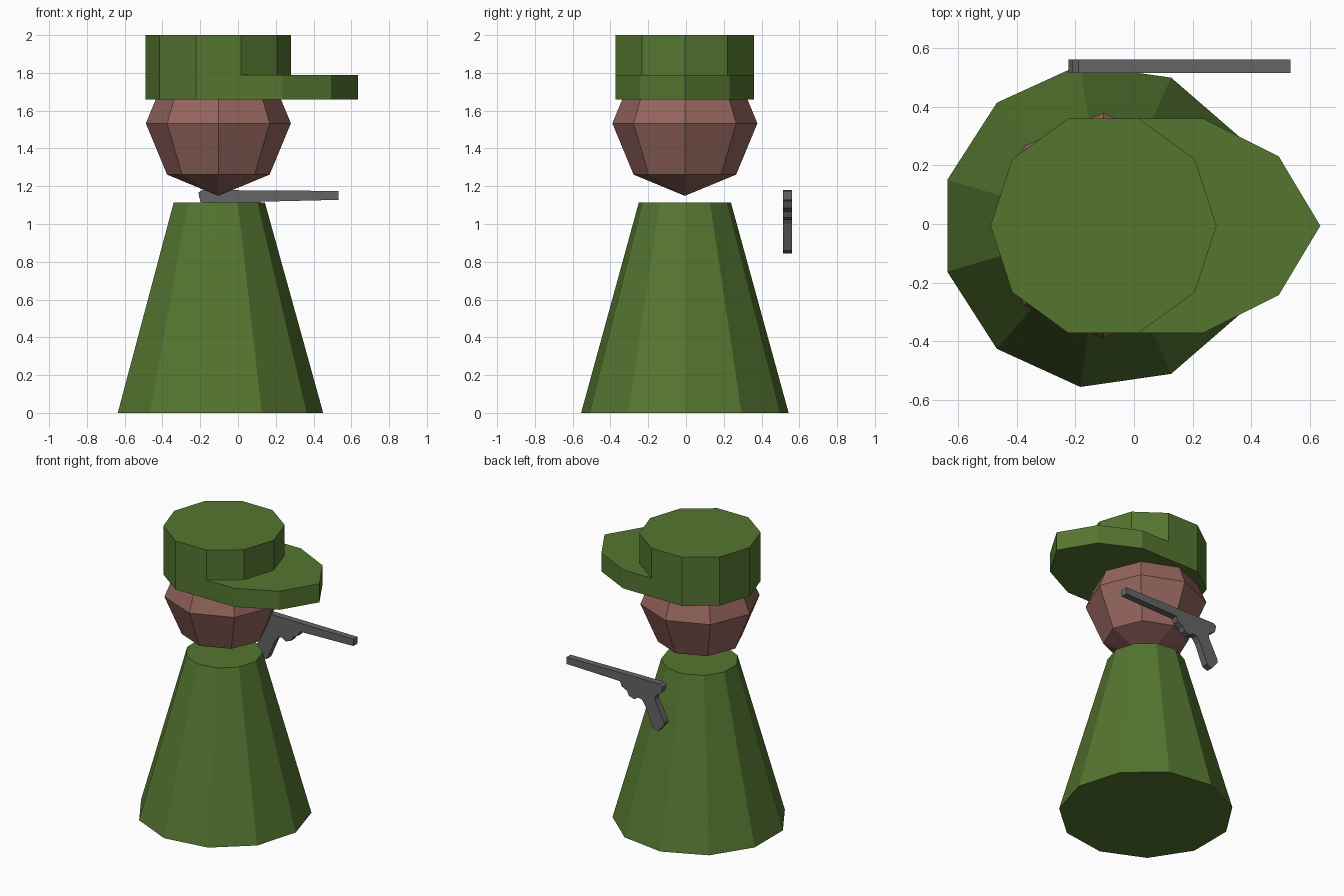
import bpy, bmesh
from math import cos, sin, tau
from mathutils import Matrix, Vector

if "Cube" in bpy.data.objects:
    bpy.data.objects.remove(bpy.data.objects["Cube"])

CX, CY = -0.104, -0.006          # shared axis of body, head and hat


def material(name, rgb):
    m = bpy.data.materials.new(name)
    m.diffuse_color = (*rgb, 1)
    m.use_nodes = True
    m.node_tree.nodes["Principled BSDF"].inputs["Base Color"].default_value = m.diffuse_color
    return m


GREEN = material("green_cloth", (0.09, 0.18, 0.03))
SKIN = material("skin", (0.30, 0.13, 0.11))
METAL = material("dark_metal", (0.13, 0.13, 0.13))


def finish(bm, name, mat):
    bmesh.ops.recalc_face_normals(bm, faces=bm.faces)
    me = bpy.data.meshes.new(name)
    bm.to_mesh(me)
    bm.free()
    me.materials.append(mat)
    ob = bpy.data.objects.new(name, me)
    bpy.context.collection.objects.link(ob)
    return ob


def prism(name, points, direction, mat):
    """Extrude a closed outline of 3D points along a direction."""
    bm = bmesh.new()
    face = bm.faces.new([bm.verts.new(p) for p in points])
    ext = bmesh.ops.extrude_face_region(bm, geom=[face], use_keep_orig=True)
    verts = [g for g in ext["geom"] if isinstance(g, bmesh.types.BMVert)]
    bmesh.ops.translate(bm, verts=verts, vec=Vector(direction))
    return finish(bm, name, mat)


def ring(n, r, z):
    return [(CX + r * cos(tau * i / n), CY + r * sin(tau * i / n), z) for i in range(n)]


# Body: eleven-sided tapered cone
bm = bmesh.new()
low = [bm.verts.new(p) for p in ring(11, 0.555, 0)]
top = [bm.verts.new(p) for p in ring(11, 0.246, 1.115)]
bm.faces.new(low)
bm.faces.new(top)
for i in range(11):
    j = (i + 1) % 11
    bm.faces.new((low[i], low[j], top[j], top[i]))
finish(bm, "body", GREEN)

# Head: coarse sphere, eight segments and four rings
bm = bmesh.new()
bmesh.ops.create_uvsphere(bm, u_segments=8, v_segments=4, radius=0.384,
                          matrix=Matrix.Translation((CX, CY, 1.533)))
finish(bm, "head", SKIN)

# Cap crown: ten-sided drum
crown = ring(10, 0.385, 1.66)
prism("cap_crown", crown, (0, 0, 0.34), GREEN)

# Cap brim: crescent hugging the front of the crown
outer = [(0.235, 0.366), (0.493, 0.237), (0.635, 0), (0.493, -0.237), (0.235, -0.366)]
inner = [crown[i] for i in (8, 9, 0, 1, 2)]
prism("cap_brim", [(x, CY + y, 1.66) for x, y in outer] + inner, (0, 0, 0.13), GREEN)

# Pistol: side profile (x, z) given thickness in y
profile = [(-0.21, 1.165), (-0.19, 1.18), (0.533, 1.175), (0.533, 1.128),
           (0.12, 1.118), (0.105, 1.085), (0.065, 1.065), (0.05, 1.035),
           (0.01, 1.02), (-0.02, 1.04), (-0.05, 1.035), (-0.075, 1.0),
           (-0.135, 0.86), (-0.175, 0.845), (-0.224, 0.905), (-0.222, 0.925),
           (-0.15, 1.06), (-0.155, 1.09), (-0.2, 1.12)]
prism("pistol", [(x, 0.514, z) for x, z in profile], (0, 0.046, 0), METAL)
